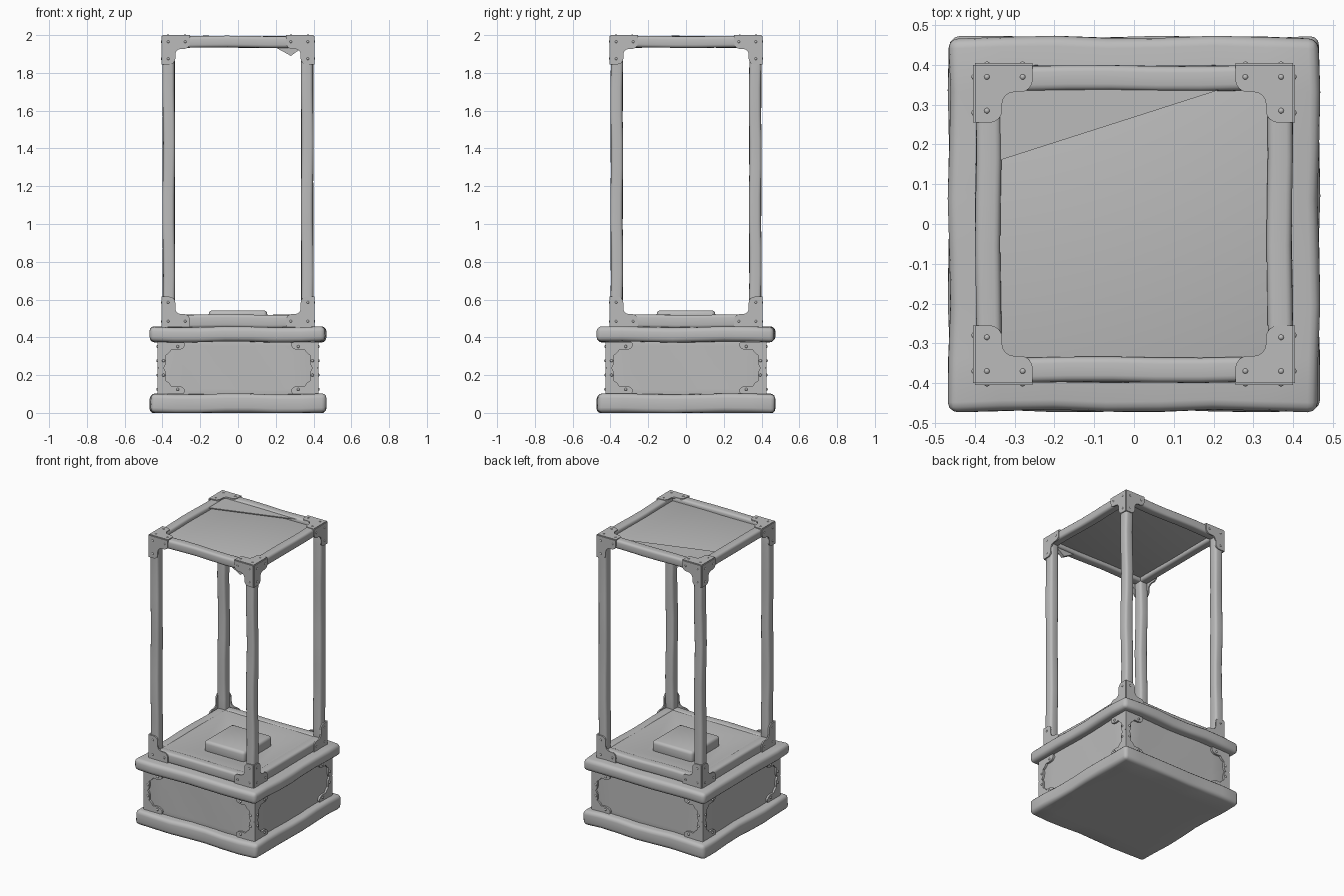
import bpy, bmesh, math
from mathutils import Vector

if "Cube" in bpy.data.objects:
    bpy.data.objects.remove(bpy.data.objects["Cube"], do_unlink=True)

grey = bpy.data.materials.new("plain grey")
grey.use_nodes = True
colour = (0.5, 0.5, 0.5, 1)
grey.diffuse_color = colour
grey.node_tree.nodes["Principled BSDF"].inputs["Base Color"].default_value = colour


def finish(bm, name, angle=40):
    bmesh.ops.recalc_face_normals(bm, faces=bm.faces)
    mesh = bpy.data.meshes.new(name)
    bm.to_mesh(mesh)
    bm.free()
    mesh.materials.append(grey)
    ob = bpy.data.objects.new(name, mesh)
    bpy.context.collection.objects.link(ob)
    bpy.ops.object.select_all(action='DESELECT')
    ob.select_set(True)
    bpy.context.view_layer.objects.active = ob
    bpy.ops.object.shade_smooth_by_angle(angle=math.radians(angle))


def worn_block(name, lo, hi, bevel, wobble=0.003, cuts=6):
    """Rounded block with slightly uneven, hand-worn sides."""
    bm = bmesh.new()
    bmesh.ops.create_cube(bm, size=1)
    for v in bm.verts:
        v.co = [(a + b) / 2 + c * (b - a) for a, b, c in zip(lo, hi, v.co)]
    long_edges = [e for e in bm.edges if e.calc_length() > 0.3]
    bmesh.ops.subdivide_edges(bm, edges=long_edges, cuts=cuts, use_grid_fill=True)
    sharp = [e for e in bm.edges if e.calc_face_angle(0) > 0.6]
    bmesh.ops.bevel(bm, geom=sharp, offset=bevel, segments=3, profile=0.5,
                    affect='EDGES', clamp_overlap=True)
    for v in bm.verts:
        x, y, z = v.co
        shift = Vector((math.sin(13 * y + 9 * z), math.sin(11 * z + 14 * x),
                        math.sin(12 * x + 10 * y))) * wobble * 0.6
        if z < 0.001:
            shift.z = 0
        v.co += shift
    finish(bm, name)


def add_plate(bm, outline, origin, u, v, n, thick):
    """Flat plate: a 2D outline in the u, v plane, thickened along n."""
    lower = [bm.verts.new(origin + u * a + v * b - n * 0.004) for a, b in outline]
    upper = [bm.verts.new(p.co + n * (thick + 0.004)) for p in lower]
    bm.faces.new(lower)
    bm.faces.new(upper)
    for i in range(len(lower)):
        j = (i + 1) % len(lower)
        bm.faces.new((lower[i], lower[j], upper[j], upper[i]))


def add_rivet(bm, centre):
    made = bmesh.ops.create_icosphere(bm, subdivisions=2, radius=0.008)
    bmesh.ops.translate(bm, verts=made["verts"], vec=centre)


def l_outline(arm_u, arm_v, w):
    """L shape with rounded arm ends and a filleted inner corner."""
    r = w * 0.45
    arc = [i * math.pi / 8 for i in range(5)]
    pts = [(0, 0), (arm_u, 0)]
    pts += [(arm_u - r + r * math.cos(t), w - r + r * math.sin(t)) for t in arc]
    pts += [(w + r - r * math.sin(t), w + r - r * math.cos(t)) for t in arc]
    pts += [(w - r + r * math.cos(t), arm_v - r + r * math.sin(t)) for t in arc]
    return pts + [(0, arm_v)]


def scallop_outline(steps=30):
    """Quarter fan with lobes, for the ornate box corners."""
    pts = [(0, 0)]
    for i in range(steps + 1):
        t = i / steps * math.pi / 2
        r = 0.1 + 0.035 * math.cos(4 * t) + 0.018 * abs(math.sin(6 * t))
        pts.append((r * math.cos(t), r * math.sin(t)))
    return pts


# Base: plinth, box and upper moulding
worn_block("base_plinth", (-.465, -.47, 0), (.465, .47, .1), .025, .006)
worn_block("base_box", (-.413, -.413, .08), (.413, .413, .4), .015, .002)
worn_block("base_moulding", (-.465, -.47, .376), (.465, .47, .455), .025, .006)

# Dished floor inside the case, with a raised display plate
bm = bmesh.new()
rings = []
for half, z in ((.345, .445), (.345, .515), (.32, .515), (.18, .475)):
    rings.append([bm.verts.new((half * a, half * b, z))
                  for a, b in ((-1, -1), (1, -1), (1, 1), (-1, 1))])
for r0, r1 in zip(rings, rings[1:]):
    for i in range(4):
        j = (i + 1) % 4
        bm.faces.new((r0[i], r0[j], r1[j], r1[i]))
bm.faces.new(rings[-1])
finish(bm, "case_floor", 20)
worn_block("display_plate", (-.155, -.155, .46), (.155, .155, .543), .02, 0, 1)

# Frame: corner posts and the rails between them
OUT, IN = .398, .335
for sx, side in ((-1, "right"), (1, "left")):
    xs = sorted((sx * IN, sx * OUT))
    for sy, face in ((-1, "front"), (1, "back")):
        ys = sorted((sy * IN, sy * OUT))
        worn_block(f"{face}_{side}_post", (xs[0], ys[0], .45), (xs[1], ys[1], 1.995),
                   .016, .004, 10)
for level, z0, z1 in (("lower", .45, .52), ("upper", 1.934, 1.995)):
    for s, fx, fy in ((-1, "right", "front"), (1, "left", "back")):
        a, b = sorted((s * IN, s * OUT))
        worn_block(f"{level}_{fx}_rail", (a, -.39, z0), (b, .39, z1), .016)
        worn_block(f"{level}_{fy}_rail", (-.39, a, z0), (.39, b, z1), .016)

# Roof panel set into the upper rails
worn_block("roof_panel", (-.345, -.345, 1.958), (.345, .345, 1.968), .002, 0, 1)

# Broken sheet over the back corner and a splinter under the front rail
X, Y, Z = Vector((1, 0, 0)), Vector((0, 1, 0)), Vector((0, 0, 1))
bm = bmesh.new()
add_plate(bm, [(-.37, .15), (.27, .355), (-.34, .37)], Z * 1.984, X, Y, Z, .002)
finish(bm, "broken_roof_sheet")
bm = bmesh.new()
add_plate(bm, [(.18, 1.945), (.28, 1.89), (.335, 1.93), (.335, 1.945)],
          Y * -.37, X, Z, Y, .02)
finish(bm, "rail_splinter")

# Riveted brackets wrapping each frame corner
for level, z, sz in (("lower", .455, 1), ("upper", 1.995, -1)):
    bm = bmesh.new()
    w, up = .068, (.16 if sz > 0 else .15)
    for sx in (-1, 1):
        for sy in (-1, 1):
            corner = Vector((sx * .4, sy * .4, z))
            u, v, t = X * -sx, Y * -sy, Z * sz
            faces = [(u, t, -v, up), (v, t, -u, up)]
            if sz < 0:
                faces.append((u, v, -t, .145))
            for a, b, n, arm in faces:
                add_plate(bm, l_outline(.145, arm, w), corner, a, b, n, .005)
                for p, q in ((.03, .03), (.12, .03), (.03, arm - .03)):
                    add_rivet(bm, corner + a * p + b * q + n * .001)
    finish(bm, f"{level}_frame_brackets", 30)

# Scalloped brackets on the box corners
bm = bmesh.new()
for sx in (-1, 1):
    for sy in (-1, 1):
        for z, sz in ((.1, 1), (.376, -1)):
            corner = Vector((sx * .424, sy * .424, z))
            u, v, t = X * -sx, Y * -sy, Z * sz
            for a, n in ((u, -v), (v, -u)):
                add_plate(bm, scallop_outline(), corner - n * .01, a, t, n, .012)
                for p, q in ((.105, .025), (.03, .1)):
                    add_rivet(bm, corner + a * p + t * q + n * .001)
finish(bm, "box_corner_brackets", 30)
